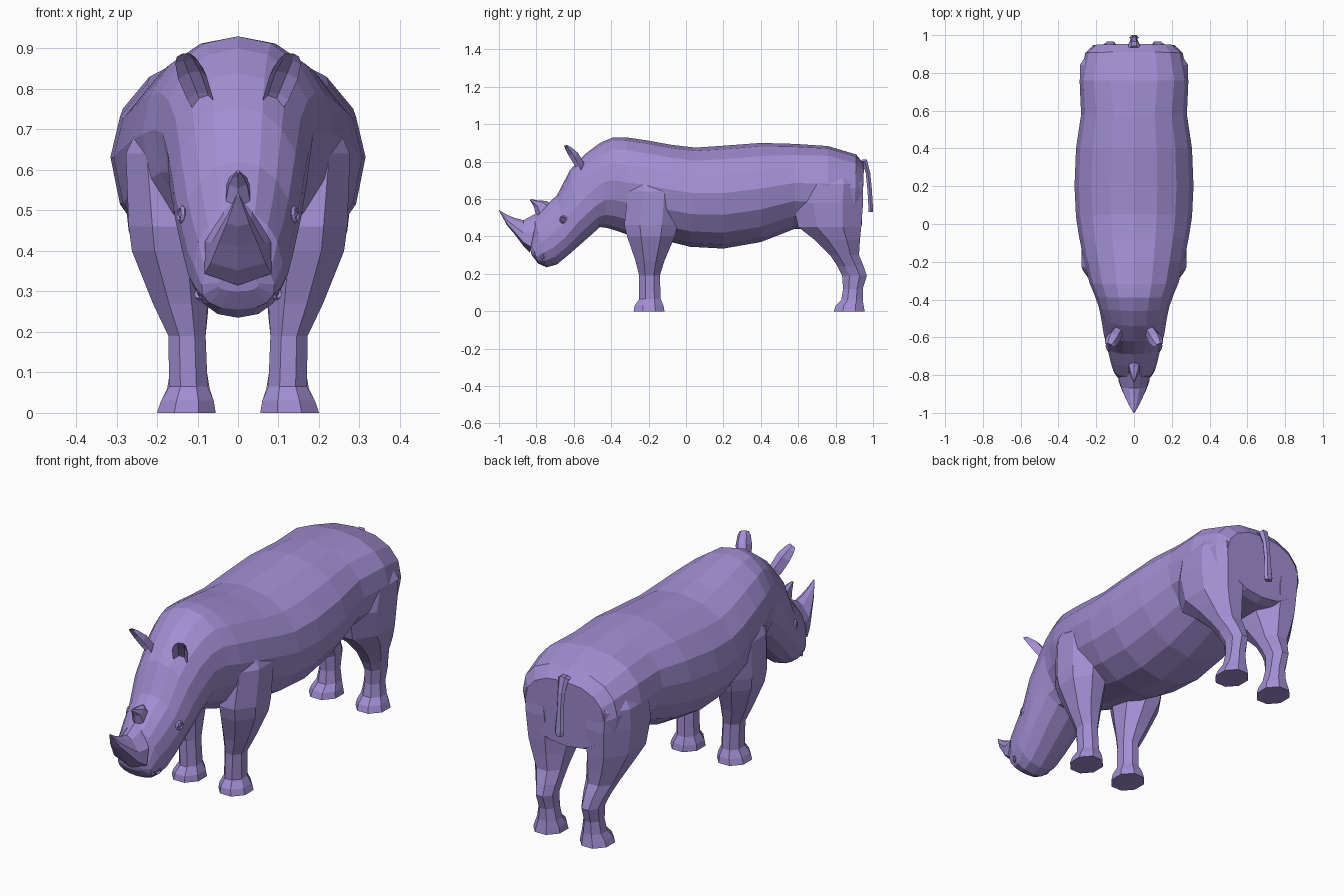
import bpy, bmesh, math
from mathutils import Vector

if "Cube" in bpy.data.objects:
    bpy.data.objects.remove(bpy.data.objects["Cube"])

hide = bpy.data.materials.new("lilac_hide")
hide.diffuse_color = (0.36, 0.27, 0.65, 1)
hide.use_nodes = True
hide.node_tree.nodes["Principled BSDF"].inputs["Base Color"].default_value = hide.diffuse_color


def finish(name, bm, mirror=False):
    bmesh.ops.recalc_face_normals(bm, faces=bm.faces)
    mesh = bpy.data.meshes.new(name)
    bm.to_mesh(mesh)
    bm.free()
    mesh.materials.append(hide)
    ob = bpy.data.objects.new(name, mesh)
    bpy.context.collection.objects.link(ob)
    if mirror:
        ob.modifiers.new("Mirror", 'MIRROR').use_mirror_merge = False
    return ob


def loft(name, rings, mirror=False):
    """Skin a closed tube over rings of equal point count."""
    bm = bmesh.new()
    rows = [[bm.verts.new(p) for p in ring] for ring in rings]
    n = len(rows[0])
    for a, b in zip(rows, rows[1:]):
        for i in range(n):
            j = (i + 1) % n
            bm.faces.new((a[i], a[j], b[j], b[i]))
    bm.faces.new(rows[0])
    bm.faces.new(rows[-1])
    return finish(name, bm, mirror)


def section(yt, zt, yb, zb, w, n=16, power=2.05, taper=0.0, widest=0.5):
    """Rounded section spanned by a top and a bottom point on the centre plane."""
    top, bot = Vector((0, yt, zt)), Vector((0, yb, zb))
    mid = bot.lerp(top, widest)
    pts = []
    for i in range(n):
        a = 2 * math.pi * i / n
        s, c = [math.copysign(abs(v) ** (2 / power), v) if abs(v) > 1e-6 else 0
                for v in (math.sin(a), math.cos(a))]
        arm = (top - mid) if c > 0 else (mid - bot)
        pts.append(mid + arm * c + Vector((w * s * (1 - taper * c), 0, 0)))
    return pts


def leg_section(z, y0, y1, x0, x1):
    """Octagon with flat sides filling the given rectangle."""
    k = 0.5 / math.cos(math.pi / 8)
    return [Vector(((x0 + x1) / 2 + (x1 - x0) * k * math.cos(a),
                    (y0 + y1) / 2 + (y1 - y0) * k * math.sin(a), z))
            for a in [math.pi / 8 + i * math.pi / 4 for i in range(8)]]


# Rump, trunk, neck and head: top y, top z, bottom y, bottom z, half width
rump = [
    (.952, .785, .94, .46, .215), (.91, .838, .90, .445, .258),
    (.76, .883, .76, .445, .288)]
trunk = [
    (.58, .895, .58, .44, .28), (.40, .90, .40, .37, .307),
    (.20, .885, .20, .335, .315), (.05, .875, .02, .345, .307),
    (-.08, .89, -.06, .365, .29), (-.20, .912, -.20, .39, .264),
    (-.32, .93, -.30, .405, .236), (-.39, .93, -.37, .43, .207),
    (-.46, .90, -.42, .445, .186)]
head = [
    (-.54, .84, -.46, .45, .174), (-.62, .755, -.55, .37, .16),
    (-.69, .62, -.63, .30, .14), (-.755, .56, -.69, .25, .126),
    (-.81, .50, -.745, .235, .11), (-.83, .38, -.79, .255, .09),
    (-.835, .34, -.825, .30, .05)]
body = loft("body_and_head", [section(*r, power=2.3, widest=.54) for r in rump]
            + [section(*r, widest=.54) for r in trunk]
            + [section(*r, power=2.2, taper=.11) for r in head])

# Legs: z, back/front y range, x range
front_leg = [
    (0, -.28, -.115, .055, .20), (.03, -.275, -.12, .06, .19),
    (.065, -.25, -.135, .075, .17), (.19, -.25, -.14, .08, .172),
    (.27, -.27, -.115, .075, .21), (.40, -.315, -.06, .07, .262),
    (.46, -.33, -.045, .07, .270), (.64, -.31, -.035, .10, .277),
    (.75, -.28, -.07, .12, .225)]
hind_leg = [
    (0, .79, .955, .055, .20), (.03, .80, .95, .06, .19),
    (.06, .83, .945, .07, .175), (.12, .84, .945, .08, .165),
    (.19, .835, .967, .08, .17), (.24, .81, .95, .075, .185),
    (.30, .77, .925, .07, .21), (.38, .69, .93, .06, .245),
    (.45, .60, .937, .05, .27), (.58, .57, .947, .04, .285),
    (.68, .60, .945, .06, .285), (.75, .66, .91, .09, .24),
    (.78, .72, .86, .11, .16)]
parts = [loft("front_legs", [leg_section(*r) for r in front_leg], True),
         loft("hind_legs", [leg_section(*r) for r in hind_leg], True)]

# Horns
big_horn = [
    (-.79, .53, -.835, .315, .081), (-.868, .487, -.872, .352, .066),
    (-.92, .50, -.915, .41, .046), (-.96, .517, -.957, .46, .027),
    (-1.0, .542, -.998, .534, .004)]
parts.append(loft("front_horn", [section(*r, n=8, power=2.2, taper=.55)
                                 for r in big_horn]))
small_horn = [
    (-.715, .57, -.80, .50, .036), (-.745, .59, -.812, .555, .026),
    (-.79, .592, -.825, .58, .015), (-.828, .60, -.836, .592, .004)]
parts.append(loft("rear_horn", [section(*r, n=6, power=2) for r in small_horn]))

# Weld legs and horns into one skin; the loose pieces become helpers
for part in parts:
    weld = body.modifiers.new("Weld " + part.name, 'BOOLEAN')
    weld.operation, weld.solver, weld.object = 'UNION', 'EXACT', part
    part.hide_render = True
    part.hide_viewport = True

# Ears: cupped leaves opening forwards and outwards
base, tip = Vector((.082, -.565, .745)), Vector((.13, -.64, .875))
axis = (tip - base).normalized()
side = Vector((.85, .35, -.1))
side = (side - axis * side.dot(axis)).normalized()
back = axis.cross(side)
if back.y < 0:
    back = -back
rings = []
for t, w, d in ((-.12, .022, .028), (.25, .034, .038), (.65, .038, .036),
                (.92, .031, .022), (1.05, .021, .012)):
    c = base.lerp(tip, t)
    rings.append([c - side * w, c - side * w * .5 + back * d,
                  c + side * w * .5 + back * d, c + side * w,
                  c + side * w * .4 + back * d * .6,
                  c - side * w * .4 + back * d * .6])
loft("ears", rings, True)


# Eyes, lids and nostril rims
def ring_rim(name, centre, r, thick, out):
    """Small closed hoop facing along the given direction."""
    centre, out = Vector(centre), Vector(out).normalized()
    u = out.cross(Vector((0, 0, 1))).normalized()
    v = out.cross(u)
    bm = bmesh.new()
    rows = []
    for i in range(8):
        a = i * math.pi / 4
        d = u * math.cos(a) + v * math.sin(a)
        rows.append([bm.verts.new(centre + d * (r + thick * math.cos(b))
                                  + out * thick * math.sin(b))
                     for b in (0, math.pi / 2, math.pi, 1.5 * math.pi)])
    for i in range(8):
        for j in range(4):
            k, m = (i + 1) % 8, (j + 1) % 4
            bm.faces.new((rows[i][j], rows[k][j], rows[k][m], rows[i][m]))
    finish(name, bm, True)


eye = bmesh.new()
bmesh.ops.create_icosphere(eye, subdivisions=1, radius=.015)
bmesh.ops.translate(eye, verts=eye.verts, vec=(.135, -.655, .49))
finish("eyes", eye, True)
ring_rim("eyelids", (.139, -.655, .49), .016, .007, (1, -.35, .1))
ring_rim("nostrils", (.096, -.765, .295), .012, .006, (1, -.8, -.1))

# Tail
tail = [(.93, .80, .028), (.955, .80, .028), (.973, .74, .02),
        (.982, .65, .018), (.988, .55, .026), (.988, .53, .02)]
loft("tail", [[Vector((w * sx, y + .012 * sy, z + .012 * sy * (z > .78)))
               for sx, sy in ((-1, 0), (-.5, 1), (.5, 1), (1, 0), (.5, -1), (-.5, -1))]
              for y, z, w in tail])
